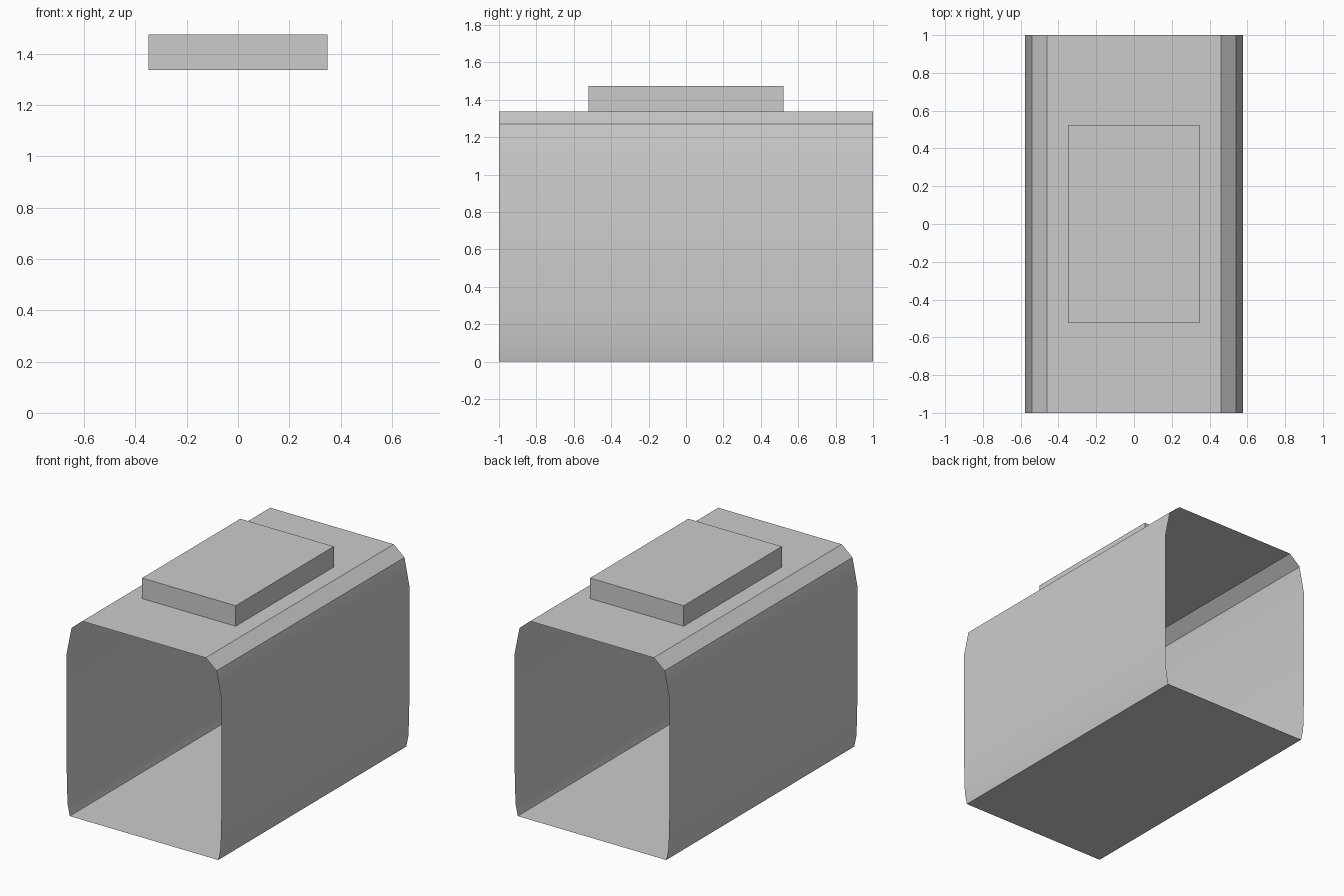
import bpy
import bmesh

cube = bpy.data.objects.get("Cube")
if cube:
    bpy.data.objects.remove(cube, do_unlink=True)

# Single plain grey
grey = bpy.data.materials.new("plain grey")
grey.use_nodes = True
colour = (0.6, 0.6, 0.6, 1)
grey.diffuse_color = colour
grey.node_tree.nodes["Principled BSDF"].inputs["Base Color"].default_value = colour


def make_object(name, bm):
    bmesh.ops.recalc_face_normals(bm, faces=bm.faces)
    mesh = bpy.data.meshes.new(name)
    bm.to_mesh(mesh)
    bm.free()
    mesh.materials.append(grey)
    obj = bpy.data.objects.new(name, mesh)
    bpy.context.collection.objects.link(obj)
    return obj


# Open-ended sleeve: half profile (x, z), mirrored and swept along y
half = [(0.553, 0), (0.57, 0.08), (0.576, 0.3), (0.576, 1.09), (0.54, 1.27), (0.46, 1.337)]
profile = half + [(-x, z) for x, z in reversed(half)]
bm = bmesh.new()
rings = [[bm.verts.new((x, y, z)) for x, z in profile] for y in (-1, 1)]
for i in range(len(profile)):
    j = (i + 1) % len(profile)
    bm.faces.new((rings[0][i], rings[0][j], rings[1][j], rings[1][i]))
sleeve = make_object("sleeve", bm)

# Smooth the rounded sides, keep top and bottom edges crisp
bpy.context.view_layer.objects.active = sleeve
sleeve.select_set(True)
bpy.ops.object.shade_smooth_by_angle(angle=0.6)

# Raised block on the roof
bm = bmesh.new()
bmesh.ops.create_cube(bm, size=1)
bmesh.ops.scale(bm, vec=(0.697, 1.045, 0.138), verts=bm.verts)
bmesh.ops.translate(bm, vec=(0, 0, 1.406), verts=bm.verts)
make_object("roof_block", bm)
